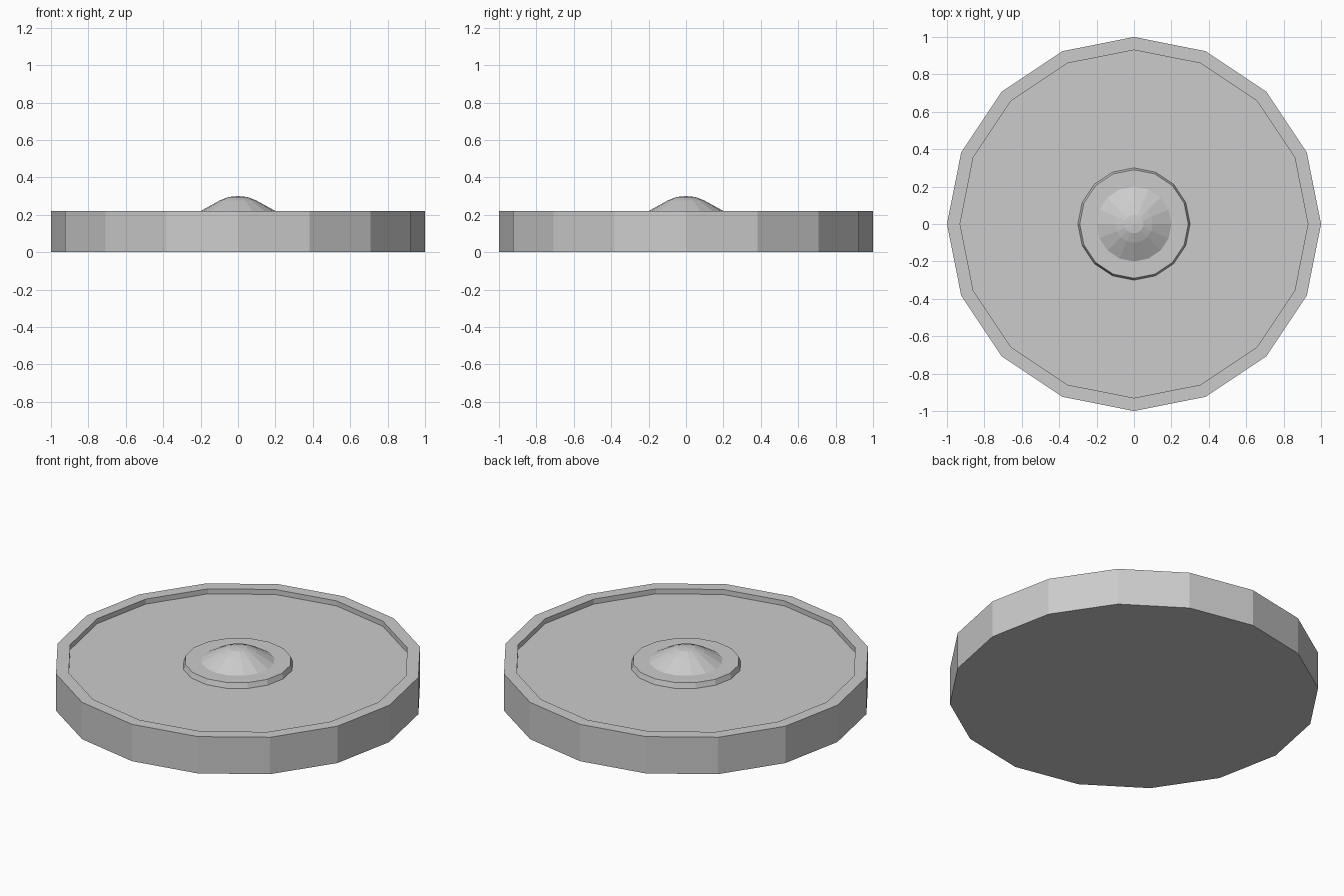
import bpy, bmesh
from math import cos, sin, pi

if "Cube" in bpy.data.objects:
    bpy.data.objects.remove(bpy.data.objects["Cube"])

SIDES = 16


def lathe(name, profile):
    """Revolve (radius, z) points, running from the bottom up, into a flat-shaded solid."""
    bm = bmesh.new()
    rings = []
    for r, z in profile:
        if r == 0:
            rings.append([bm.verts.new((0, 0, z))] * SIDES)
        else:
            rings.append([bm.verts.new((r * cos(2 * pi * i / SIDES), r * sin(2 * pi * i / SIDES), z))
                          for i in range(SIDES)])
    for low, high in zip(rings, rings[1:]):
        for i in range(SIDES):
            j = (i + 1) % SIDES
            corners = [low[i], low[j], high[j], high[i]]
            bm.faces.new(list(dict.fromkeys(corners)))
    # close open ends
    if profile[0][0] > 0:
        bm.faces.new(rings[0][::-1])
    if profile[-1][0] > 0:
        bm.faces.new(rings[-1])
    mesh = bpy.data.meshes.new(name)
    bm.to_mesh(mesh)
    bm.free()
    obj = bpy.data.objects.new(name, mesh)
    bpy.context.collection.objects.link(obj)
    return obj


# One continuous disc: outer wall, raised rim, recessed floor, tapered boss, domed centre
lathe("disc_with_domed_boss", [
    (1.0, 0), (1.0, 0.22), (0.93, 0.22), (0.93, 0.19),
    (0.30, 0.19), (0.29, 0.22), (0.20, 0.22),
    (0.10, 0.275), (0.05, 0.295), (0, 0.30),
])
